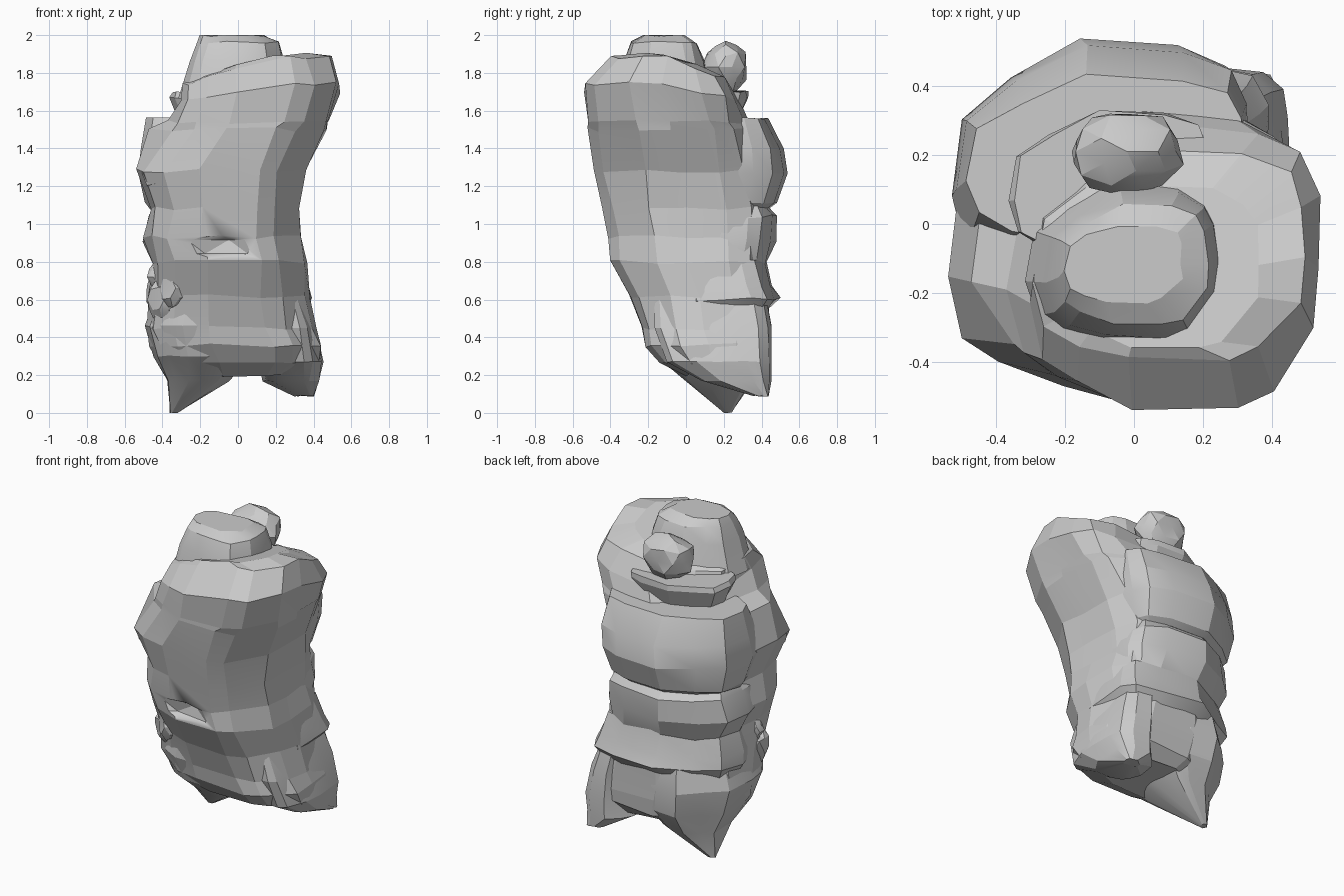
import bpy, bmesh, math, random
from mathutils import Vector

if "Cube" in bpy.data.objects:
    bpy.data.objects.remove(bpy.data.objects["Cube"])

random.seed(4)
# Shared irregular plan outline, scaled to each ring's bounds
PLAN = [(1, 0), (.98, -.42), (.67, -.89), (.43, -1), (-.28, -.98), (-.68, -.82), (-.91, -.64),
        (-1, -.24), (-.93, .37), (-.6, .68), (-.12, 1), (.55, .95), (.88, .78), (.98, .5)]


def finish(name, bm, angle):
    bmesh.ops.recalc_face_normals(bm, faces=bm.faces)
    me = bpy.data.meshes.new(name)
    bm.to_mesh(me)
    bm.free()
    ob = bpy.data.objects.new(name, me)
    bpy.context.collection.objects.link(ob)
    bpy.ops.object.select_all(action='DESELECT')
    ob.select_set(True)
    bpy.context.view_layer.objects.active = ob
    bpy.ops.object.shade_smooth_by_angle(angle=math.radians(angle))
    return ob


def loft(name, rings, jitter=0.01, bend=None, angle=20):
    """Stack the plan outline through rings of (z, x min, x max, y min, y max)."""
    bm = bmesh.new()
    rows = []
    for z, x0, x1, y0, y1 in rings:
        row = []
        for u, v in PLAN:
            p = Vector(((x0 + x1) / 2 + u * (x1 - x0) / 2, (y0 + y1) / 2 + v * (y1 - y0) / 2, z))
            if bend:
                p = bend(p)
            p += Vector([random.uniform(-jitter, jitter) for _ in range(3)])
            p.z = min(max(p.z, 0), 2)
            row.append(bm.verts.new(p))
        rows.append(row)
    n = len(PLAN)
    for a, b in zip(rows, rows[1:]):
        for i in range(n):
            bm.faces.new((a[i], a[(i + 1) % n], b[(i + 1) % n], b[i]))
    bm.faces.new(rows[0])
    bm.faces.new(rows[-1])
    return finish(name, bm, angle)


def lump(name, loc, size, jitter=0.15, sub=2):
    bm = bmesh.new()
    bmesh.ops.create_icosphere(bm, subdivisions=sub, radius=1)
    for v in bm.verts:
        k = 1 + random.uniform(-jitter, jitter)
        v.co = Vector([l + c * s * k for l, c, s in zip(loc, v.co, size)])
    return finish(name, bm, 20)


def shoulder_slope(p):
    # the left ledge narrows to a point at the front
    if 1.48 < p.z < 1.53 and p.x < 0 and p.y < -.3:
        p.x += .09
    # shoulders fall away to the left and the back
    if p.z > 1.65:
        f = min(1, (p.z - 1.65) / .15)
        p.z -= f * (.33 * max(0, .15 - p.x) + .36 * max(0, p.y + .1))
    return p


# Main body
body = loft("body", [
    (.20, -.30, .34, .00, .36), (.27, -.42, .44, -.14, .42), (.36, -.46, .44, -.21, .43),
    (.45, -.49, .41, -.24, .43), (.62, -.47, .37, -.30, .44), (.80, -.46, .36, -.40, .42),
    (.93, -.50, .33, -.41, .43), (1.08, -.47, .32, -.44, .43), (1.28, -.53, .36, -.48, .41),
    (1.50, -.48, .46, -.51, .36), (1.54, -.36, .48, -.52, .33), (1.74, -.31, .54, -.54, .29),
    (1.88, -.29, .50, -.40, .21), (1.90, -.22, .36, -.36, .12)],
    .012, shoulder_slope, angle=6)

# Notch below the chest
cut = lump("notch_cutter", (0, 0, 0), (.22, .09, .08), 0.05, 1)
cut.location = (-.11, -.44, .88)
cut.hide_render = True
cut.hide_set(True)
m = body.modifiers.new("notch", 'BOOLEAN')
m.operation, m.object, m.solver = 'DIFFERENCE', cut, 'EXACT'

# Overlapping bands down the back
loft("upper_back_band", [
    (1.08, -.46, .25, -.08, .44), (1.11, -.49, .28, -.10, .48), (1.27, -.53, .32, -.20, .54),
    (1.40, -.51, .33, -.16, .52), (1.56, -.49, .32, -.06, .43)], .006)
loft("middle_back_band", [
    (.78, -.45, .31, -.10, .42), (.91, -.51, .32, -.16, .47), (1.04, -.48, .30, -.12, .48),
    (1.09, -.45, .27, -.10, .43)], .012)
loft("lower_back_band", [
    (.53, -.44, .34, -.10, .43), (.60, -.49, .39, -.12, .49), (.67, -.48, .37, -.12, .46),
    (.81, -.45, .33, -.10, .43)], .012)

# Two lobes at the base
loft("left_base_lobe", [
    (0, -.36, -.32, .20, .24), (.17, -.38, -.05, .00, .36), (.30, -.45, .07, -.16, .43),
    (.46, -.49, .07, -.22, .45), (.60, -.44, .04, -.22, .43)], .005)
loft("right_base_lobe", [
    (.09, .30, .40, .36, .44), (.17, .13, .43, .08, .45), (.27, .11, .45, -.10, .45),
    (.45, .12, .41, -.17, .45), (.62, .12, .35, -.17, .42)], .005)

# Crown, collar and rear knob
loft("crown", [
    (1.66, -.31, .24, -.36, .14), (1.86, -.26, .24, -.33, .10), (1.96, -.22, .21, -.29, .06),
    (2.0, -.20, .14, -.23, .0)], .008)
loft("collar", [
    (1.55, -.31, .20, -.05, .28), (1.67, -.36, .22, -.10, .33), (1.70, -.35, .22, -.10, .33)], .006)
lump("rear_knob", (-.02, .21, 1.83), (.17, .12, .14), .1)

# Broken rubble on the left flank
for i, (loc, s) in enumerate([((-.39, -.12, .60), .11), ((-.33, -.18, .66), .10),
                              ((-.41, -.08, .72), .08), ((-.41, -.26, 1.27), .11)]):
    lump(f"rubble_{i}", loc, (s * .85, s * .8, s), .2)
